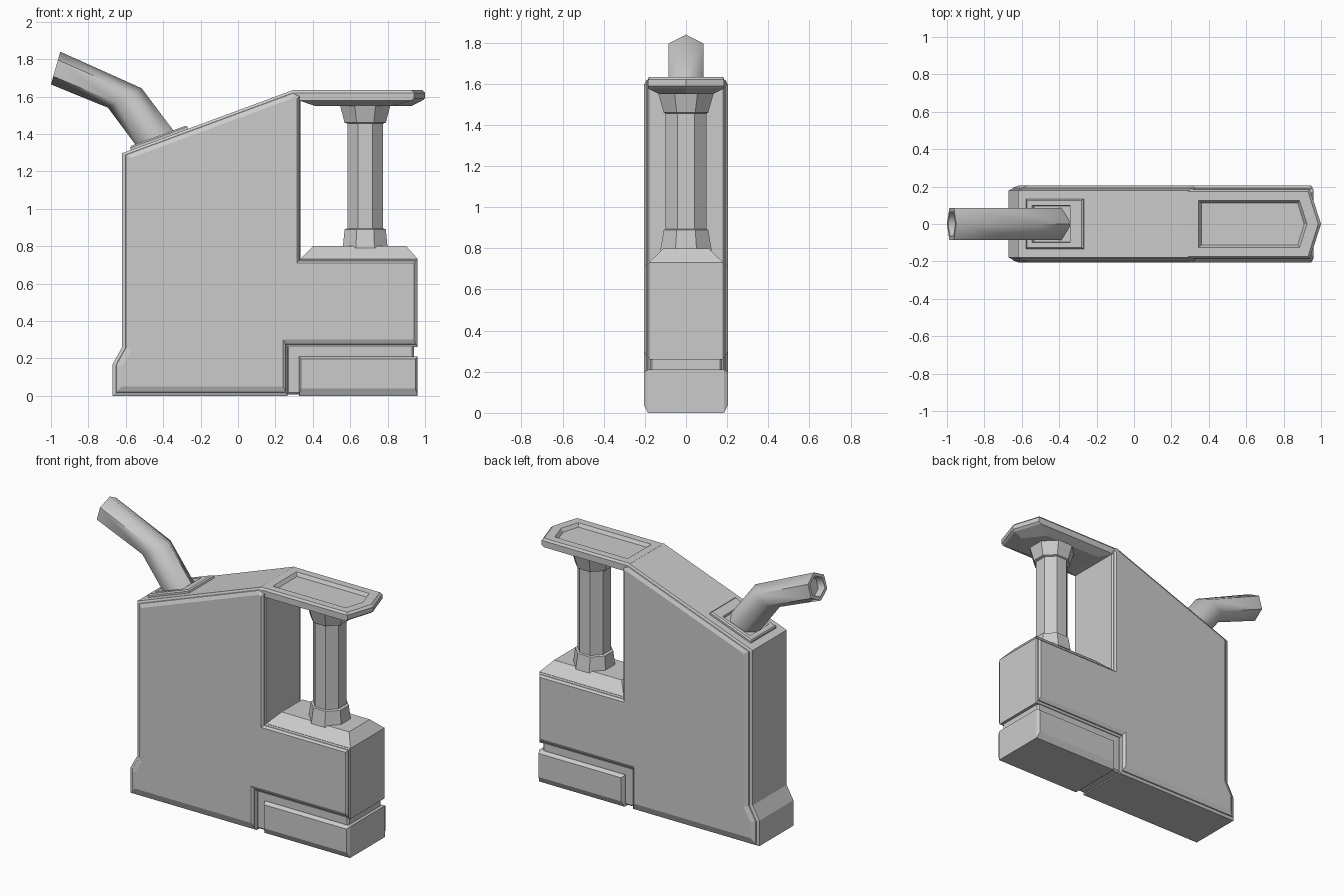
import bpy, bmesh, math
from mathutils import Vector, Matrix

if "Cube" in bpy.data.objects:
    bpy.data.objects.remove(bpy.data.objects["Cube"])


def loft(name, rings, matrix=None):
    """Skin a list of equal-length point rings and cap both ends."""
    bm = bmesh.new()
    loops = [[bm.verts.new(p) for p in ring] for ring in rings]
    n = len(loops[0])
    for a, b in zip(loops, loops[1:]):
        for i in range(n):
            j = (i + 1) % n
            bm.faces.new((a[i], a[j], b[j], b[i]))
    bm.faces.new(loops[0])
    bm.faces.new(loops[-1])
    bmesh.ops.recalc_face_normals(bm, faces=bm.faces)
    me = bpy.data.meshes.new(name)
    bm.to_mesh(me)
    bm.free()
    if matrix:
        me.transform(matrix)
    ob = bpy.data.objects.new(name, me)
    bpy.context.collection.objects.link(ob)
    return ob


def inset(profile, dists, k):
    """Move every edge of a counter-clockwise profile inwards by its own distance."""
    pts = [Vector(p) for p in profile]
    n = len(pts)
    out = []
    for i in range(n):
        d0 = (pts[i] - pts[i - 1]).normalized()
        d1 = (pts[(i + 1) % n] - pts[i]).normalized()
        n0, n1 = Vector((-d0.y, d0.x)), Vector((-d1.y, d1.x))
        a, b = dists[i - 1] * k, dists[i] * k
        det = n0.x * n1.y - n0.y * n1.x
        out.append(pts[i] + Vector((a * n1.y - b * n0.y, b * n0.x - a * n1.x)) / det)
    return out


def slab(name, profile, dists, steps):
    """Front profile extruded along y; steps = (inset factor, half depth) from rim to face."""
    half = [[(p.x, y, p.y) for p in inset(profile, dists, k)] for k, y in steps]
    front = [[(x, -y, z) for x, y, z in r] for r in half]
    return loft(name, front[::-1] + half)


def rect(x0, x1, hw, z):
    return [(x0, -hw, z), (x1, -hw, z), (x1, hw, z), (x0, hw, z)]


# Main housing with foot flare, sloping top and lower shelf
body = [(-0.67, 0), (0.265, 0), (0.265, 0.26), (0.96, 0.26), (0.96, 0.73), (0.335, 0.73),
        (0.335, 1.61), (0.29, 1.633), (-0.62, 1.297), (-0.62, 0.26), (-0.67, 0.17)]
slab("housing", body, [0.05, 0.025, 0.04, 0.02, 0.02, 0.02, 0.03, 0.04, 0.05, 0.05, 0.05],
     [(0, 0.18), (0.35, 0.187), (0.4, 0.193), (1, 0.205)])

# Battery pack and its recessed neck
block = [(0.325, 0), (0.96, 0), (0.96, 0.21), (0.325, 0.21)]
slab("battery_pack", block, [0.04, 0.012, 0.012, 0.012], [(0, 0.185), (1, 0.205)])
neck = [(0.26, 0.008), (0.94, 0.008), (0.94, 0.27), (0.26, 0.27)]
slab("battery_neck", neck, [0.01] * 4, [(0, 0.165), (1, 0.175)])

# Tapered shelf top
loft("shelf_top", [rect(0.335, 0.96, 0.18, 0.72), rect(0.335, 0.96, 0.18, 0.732),
                   rect(0.40, 0.90, 0.11, 0.80)])


# Octagonal handle with flared collars
def octagon(rx, ry, z):
    k = 1 / math.cos(math.pi / 8)
    return [(0.68 + rx * k * math.cos(a), ry * k * math.sin(a), z)
            for a in (math.pi / 8 + i * math.pi / 4 for i in range(8))]


loft("handle", [octagon(*r) for r in (
    (0.12, 0.125, 0.79), (0.11, 0.108, 0.89), (0.094, 0.1, 0.895), (0.094, 0.1, 1.455),
    (0.11, 0.108, 1.46), (0.135, 0.135, 1.555))])


# Pointed top plate with chamfered underside and sunken panel
def pointed(x0, hw, xs, tip, z):
    return [(x0, -hw, z), (xs, -hw, z), (tip, 0, z), (xs, hw, z), (x0, hw, z)]


loft("top_plate", [pointed(*r) for r in (
    (0.41, 0.13, 0.83, 0.93, 1.55), (0.33, 0.185, 0.925, 0.985, 1.578),
    (0.30, 0.185, 0.94, 1.0, 1.59), (0.30, 0.185, 0.94, 1.0, 1.62),
    (0.29, 0.175, 0.93, 0.985, 1.634), (0.345, 0.125, 0.885, 0.925, 1.634),
    (0.36, 0.112, 0.875, 0.91, 1.612))])

# Framed pad on the slope
slope = math.atan2(0.336, 0.91)
loft("nozzle_pad", [rect(-0.163, 0.163, 0.133, -0.03), rect(-0.163, 0.163, 0.133, 0.012),
                    rect(-0.155, 0.155, 0.125, 0.02), rect(-0.125, 0.09, 0.1, 0.02),
                    rect(-0.12, 0.085, 0.095, 0.004)],
     Matrix.Translation((-0.42, 0, 1.371)) @ Matrix.Rotation(-slope, 4, 'Y'))


# Bent six-sided nozzle with an open end
def hexagon(cx, cz, ux, uz, s=1.0):
    return [(cx + s * ux * math.cos(a), s * 0.098 * math.sin(a), cz + s * uz * math.cos(a))
            for a in (i * math.pi / 3 for i in range(6))]


nozzle = loft("nozzle", [
    hexagon(-0.42, 1.345, 0.085, 0.06), hexagon(-0.605, 1.592, 0.09, 0.052),
    hexagon(-0.975, 1.752, 0.025, 0.0875), hexagon(-0.975, 1.752, 0.025, 0.0875, 0.75),
    hexagon(-0.93, 1.735, 0.025, 0.0875, 0.7)])
bpy.context.view_layer.objects.active = nozzle
nozzle.select_set(True)
bpy.ops.object.shade_smooth_by_angle(angle=math.radians(62))
